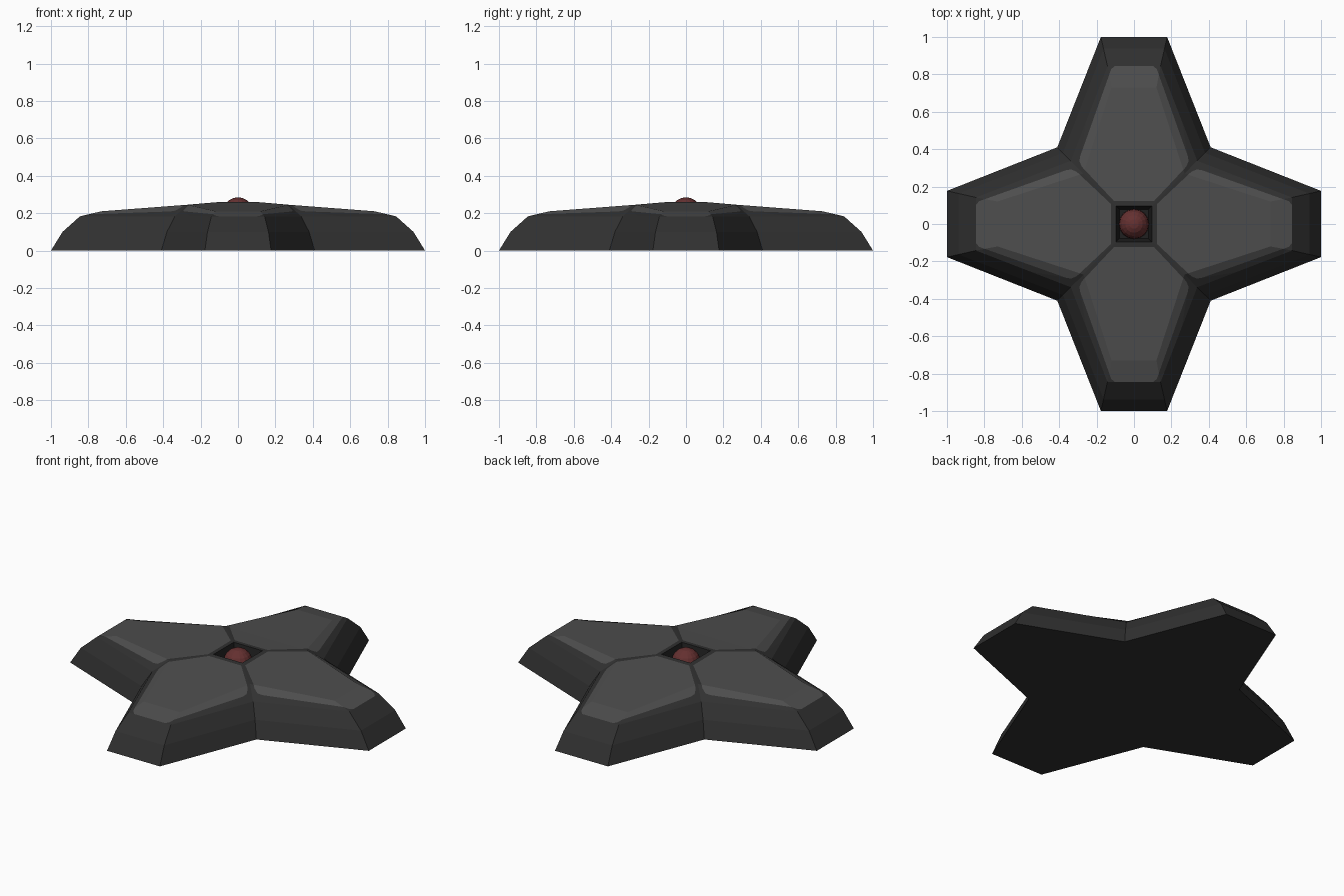
import bpy, bmesh, math
from mathutils import Vector, Matrix

if "Cube" in bpy.data.objects:
    bpy.data.objects.remove(bpy.data.objects["Cube"])


def material(name, rgb):
    m = bpy.data.materials.new(name)
    m.diffuse_color = (*rgb, 1)
    m.use_nodes = True
    m.node_tree.nodes["Principled BSDF"].inputs["Base Color"].default_value = m.diffuse_color
    return m


shell_mat = material("charcoal shell", (0.030, 0.030, 0.030))
panel_mat = material("grey panel", (0.075, 0.075, 0.075))
socket_mat = material("black socket", (0.014, 0.014, 0.014))
lens_mat = material("dark red lens", (0.13, 0.030, 0.030))

bm = bmesh.new()


def star_ring(half, reach, inner, z_tip, z_in):
    """Twelve-point cross outline: two tip corners and one valley per arm."""
    ring = []
    for i in range(4):
        rot = Matrix.Rotation(i * math.pi / 2, 3, 'Z')
        for p in ((half, reach, z_tip), (-half, reach, z_tip), (-inner, inner, z_in)):
            ring.append(bm.verts.new(rot @ Vector(p)))
    return ring


def square_ring(h, z):
    return [bm.verts.new((Matrix.Rotation(i * math.pi / 2, 3, 'Z') @ Vector((-h, h, z))))
            for i in range(4)]


def bridge(a, b):
    n = len(a)
    return [bm.faces.new((a[i], a[(i + 1) % n], b[(i + 1) % n], b[i])) for i in range(n)]


# Curved outer wall and top bevel
rings = [star_ring(*r) for r in (
    (0.177, 1.00, 0.41, 0.0, 0.0),
    (0.163, 0.938, 0.38, 0.10, 0.10),
    (0.142, 0.845, 0.338, 0.183, 0.183),
    (0.120, 0.73, 0.27, 0.21, 0.245))]
bm.faces.new(rings[0][::-1])
for a, b in zip(rings, rings[1:]):
    bridge(a, b)

# Arm tops running in to the square socket
top = rings[-1]
rim, floor = square_ring(0.096, 0.26), square_ring(0.078, 0.19)
for i in range(4):
    valley_r, valley_l = top[3 * i - 1], top[3 * i + 2]
    bm.faces.new((valley_r, top[3 * i], top[3 * i + 1], valley_l))
    bm.faces.new((valley_r, valley_l, rim[i], rim[i - 1]))
for f in bridge(rim, floor) + [bm.faces.new(floor)]:
    f.material_index = 2
bmesh.ops.recalc_face_normals(bm, faces=bm.faces[:])

# Half outline of the panel on the back arm, as cutting lines
half_outline = [(0.108, 0.124), (0.278, 0.305), (0.292, 0.335), (0.287, 0.365),
                (0.122, 0.828), (0.098, 0.849)]
outline = half_outline + [(-x, y) for x, y in reversed(half_outline)]
cuts = []
for i, (x, y) in enumerate(outline):
    nx, ny = outline[(i + 1) % len(outline)]
    cuts.append((Vector((x, y, 0)), Vector((ny - y, x - nx, 0)).normalized()))


def arm_faces(inv):
    bm.normal_update()
    out = []
    for f in bm.faces:
        c = inv @ f.calc_center_median()
        if c.z > 0.181 and f.normal.z > 0.6 and c.y > abs(c.x) and f.material_index != 2:
            out.append(f)
    return out


# Cut each panel into its arm and colour it
for i in range(4):
    rot = Matrix.Rotation(i * math.pi / 2, 3, 'Z')
    inv = rot.transposed()
    for co, no in cuts:
        faces = arm_faces(inv)
        edges = {e for f in faces for e in f.edges}
        verts = {v for f in faces for v in f.verts}
        bmesh.ops.bisect_plane(bm, geom=list(verts) + list(edges) + faces,
                               dist=1e-5, plane_co=rot @ co, plane_no=rot @ no)
    for f in arm_faces(inv):
        c = inv @ f.calc_center_median()
        if all((c - co).dot(no) < 0 for co, no in cuts):
            f.material_index = 1

mesh = bpy.data.meshes.new("star_shell")
bm.to_mesh(mesh)
bm.free()
for m in (shell_mat, panel_mat, socket_mat):
    mesh.materials.append(m)
shell = bpy.data.objects.new("star_shell", mesh)
bpy.context.collection.objects.link(shell)

# Red lens in the socket
bpy.ops.mesh.primitive_uv_sphere_add(segments=16, ring_count=10, radius=0.08,
                                     location=(0, 0, 0.205))
lens = bpy.context.object
lens.name = "lens"
lens.data.materials.append(lens_mat)
